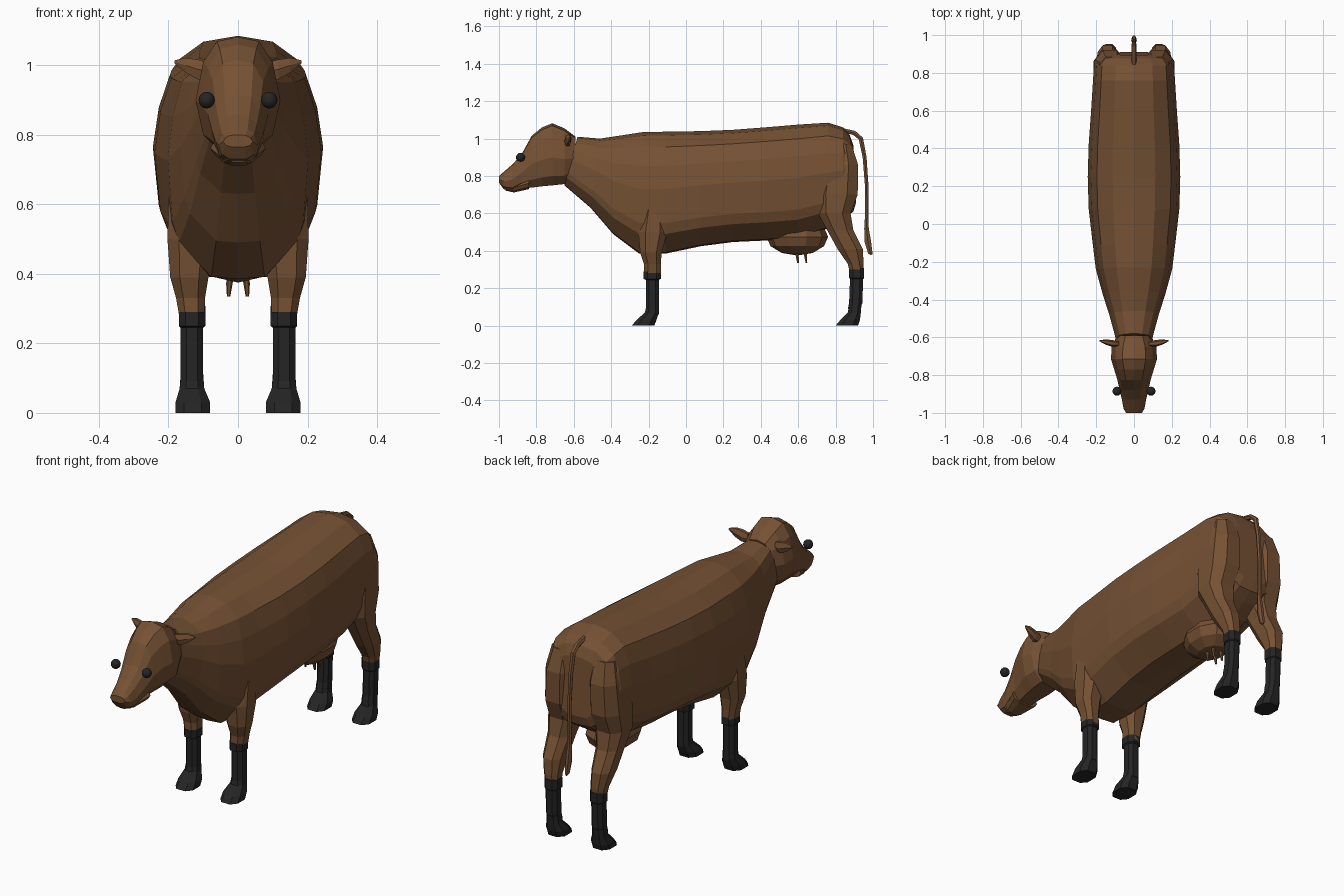
import bpy, bmesh, math
from mathutils import Vector


def material(name, rgb):
    m = bpy.data.materials.new(name)
    m.diffuse_color = (*rgb, 1)
    return m


BROWN = material("brown_hide", (0.18, 0.083, 0.034))
BLACK = material("black", (0.018, 0.018, 0.019))


def finish(bm, name, mat):
    bmesh.ops.recalc_face_normals(bm, faces=bm.faces[:])
    me = bpy.data.meshes.new(name)
    bm.to_mesh(me)
    bm.free()
    me.materials.append(mat)
    ob = bpy.data.objects.new(name, me)
    bpy.context.collection.objects.link(ob)
    return ob


def loft(name, rings, mat):
    """Skin a series of closed rings and cap both ends."""
    bm = bmesh.new()
    rows = [[bm.verts.new(p) for p in r] for r in rings]
    n = len(rows[0])
    for a, b in zip(rows, rows[1:]):
        for i in range(n):
            j = (i + 1) % n
            bm.faces.new((a[i], a[j], b[j], b[i]))
    bm.faces.new(rows[0])
    bm.faces.new(rows[-1])
    return finish(bm, name, mat)


def section(y, top, bot, w, profile, lean=0.0):
    """Symmetric upright ring; profile holds (width, depth) fractions from top to bottom."""
    half = [(u * w, y - lean * v, top - v * (top - bot)) for u, v in profile]
    return half + [(-x, yy, z) for x, yy, z in half[-2:0:-1]]


def limb_ring(z, y0, y1, x0, x1, side):
    """Eight-sided level ring inside a rectangle."""
    cx, cy, rx, ry = (x0 + x1) / 2, (y0 + y1) / 2, (x1 - x0) / 2, (y1 - y0) / 2
    corners = [(1, .5), (.5, 1), (-.5, 1), (-1, .5), (-1, -.5), (-.5, -1), (.5, -1), (1, -.5)]
    return [(side * (cx + u * rx), cy + v * ry, z) for u, v in corners]


# Torso and neck: y, top, bottom, half width, lean
TORSO = [(0, 0), (.46, .03), (.80, .125), (.93, .28), (1, .47), (.93, .75), (.84, .84), (.38, .99), (0, 1)]
torso = [
    (-.58, 1.01, .75, .095, .07), (-.46, 1.0, .63, .13, .05), (-.36, 1.015, .49, .165, .03),
    (-.23, 1.035, .385, .202, .02), (-.11, 1.037, .385, .218, 0), (.08, 1.04, .425, .24, 0),
    (.25, 1.047, .447, .245, 0), (.42, 1.06, .455, .24, 0), (.60, 1.075, .47, .227, 0),
    (.76, 1.085, .52, .217, 0), (.84, 1.06, .57, .212, 0), (.875, 1.02, .61, .19, -.02),
    (.895, .965, .66, .15, -.015)]
loft("torso", [section(y, t, b, w, TORSO, l) for y, t, b, w, l in torso], BROWN)

# Head: y, top, bottom, half width
HEAD = [(0, 0), (.5, .04), (.82, .22), (1, .55), (.82, .85), (.42, 1), (0, 1)]
head = [
    (-1.0, .80, .765, .043), (-.975, .822, .73, .056), (-.93, .86, .715, .064),
    (-.88, .915, .735, .076), (-.825, 1.015, .738, .088), (-.77, 1.06, .745, .105),
    (-.715, 1.082, .75, .122), (-.65, 1.055, .757, .118), (-.59, 1.01, .80, .09)]
loft("head", [section(*s, HEAD) for s in head], BROWN)

# Lower lip bulge and brow ridge give the face its planes
loft("lower_jaw", [section(y, t, b, w, HEAD) for y, t, b, w in
                   [(-.965, .765, .722, .035), (-.92, .77, .712, .05), (-.84, .80, .73, .08)]], BROWN)

# Leg stations: z, y front, y back, x inner, x outer
parts = {
    "front_upper_leg": (BROWN, [(.265, -.225, -.135, .097, .167), (.33, -.225, -.135, .095, .178),
                                (.39, -.245, -.13, .085, .195), (.50, -.255, -.10, .07, .203),
                                (.62, -.23, -.11, .07, .20)]),
    "front_sock": (BLACK, [(.06, -.215, -.145, .10, .165), (.245, -.215, -.145, .10, .165),
                           (.25, -.228, -.135, .094, .17), (.29, -.228, -.135, .094, .17)]),
    "front_hoof": (BLACK, [(0, -.29, -.17, .08, .18), (.03, -.265, -.158, .08, .18),
                           (.07, -.22, -.145, .097, .168), (.10, -.213, -.145, .10, .165)]),
    "hind_upper_leg": (BROWN, [(.29, .875, .948, .097, .168), (.33, .865, .95, .095, .175),
                               (.41, .81, .945, .09, .192), (.51, .755, .895, .08, .20),
                               (.60, .705, .88, .06, .214), (.70, .69, .918, .05, .215),
                               (.86, .72, .92, .05, .205), (.97, .76, .885, .06, .18)]),
    "hind_sock": (BLACK, [(.09, .865, .93, .10, .165), (.12, .872, .943, .10, .165),
                          (.25, .877, .947, .10, .165), (.255, .872, .952, .094, .17),
                          (.307, .872, .952, .094, .17)]),
    "hind_hoof": (BLACK, [(0, .80, .92, .08, .18), (.03, .825, .93, .08, .18),
                          (.07, .865, .935, .097, .168), (.11, .872, .938, .10, .165)]),
}
for side, label in ((-1, "left"), (1, "right")):
    for name, (mat, rows) in parts.items():
        loft(f"{name}_{label}", [limb_ring(*r, side) for r in rows], mat)


def ball(name, center, radius, mat, segs=(12, 8)):
    bm = bmesh.new()
    bmesh.ops.create_uvsphere(bm, u_segments=segs[0], v_segments=segs[1], radius=1)
    for v in bm.verts:
        v.co = Vector(center) + Vector([a * b for a, b in zip(v.co, radius)])
    return finish(bm, name, mat)


def tube(name, points, mat, sides=6):
    """Tube along points (x, y, z, radius x, radius along the bend plane)."""
    rings = []
    for i, (x, y, z, rx, rn) in enumerate(points):
        a, b = points[max(i - 1, 0)], points[min(i + 1, len(points) - 1)]
        t = Vector((0, b[1] - a[1], b[2] - a[2])).normalized()
        n = Vector((0, -t.z, t.y))
        rings.append([Vector((x + rx * math.cos(k * math.tau / sides), y, z))
                      + n * rn * math.sin(k * math.tau / sides) for k in range(sides)])
    return loft(name, rings, mat)


# Eyes, ears and teats on both sides
for side, label in ((-1, "left"), (1, "right")):
    eye = ball(f"eye_{label}", (side * .09, -.885, .90), (.024, .024, .024), BLACK, (14, 10))
    eye.data.polygons.foreach_set("use_smooth", [True] * len(eye.data.polygons))
    ear = [(.08, -.635, .985, .014, .025), (.115, -.632, .988, .018, .033),
           (.15, -.625, 1.0, .014, .025), (.183, -.618, 1.01, .003, .005)]
    loft(f"ear_{label}", [[(side * x, y + ry * math.cos(k * math.tau / 6), z + rz * math.sin(k * math.tau / 6))
                           for k in range(6)] for x, y, z, ry, rz in ear], BROWN)
    for y, end in ((.595, "front"), (.64, "rear")):
        tube(f"teat_{end}_{label}", [(side * .022, y - .003, .40, .011, .011),
                                     (side * .025, y, .37, .009, .009),
                                     (side * .027, y + .004, .335, .005, .005)], BROWN)

# Udder
ball("udder", (0, .595, .475), (.125, .165, .10), BROWN, (10, 6))

# Tail with a tuft at the end
tube("tail", [(0, .84, 1.045, .012, .012), (0, .90, 1.03, .013, .014), (0, .935, 1.0, .013, .014),
              (0, .955, .90, .012, .012), (0, .966, .75, .011, .011), (0, .967, .60, .011, .011),
              (0, .965, .52, .013, .014), (0, .972, .45, .015, .02), (0, .985, .39, .012, .014),
              (0, .994, .38, .004, .006)], BROWN)
